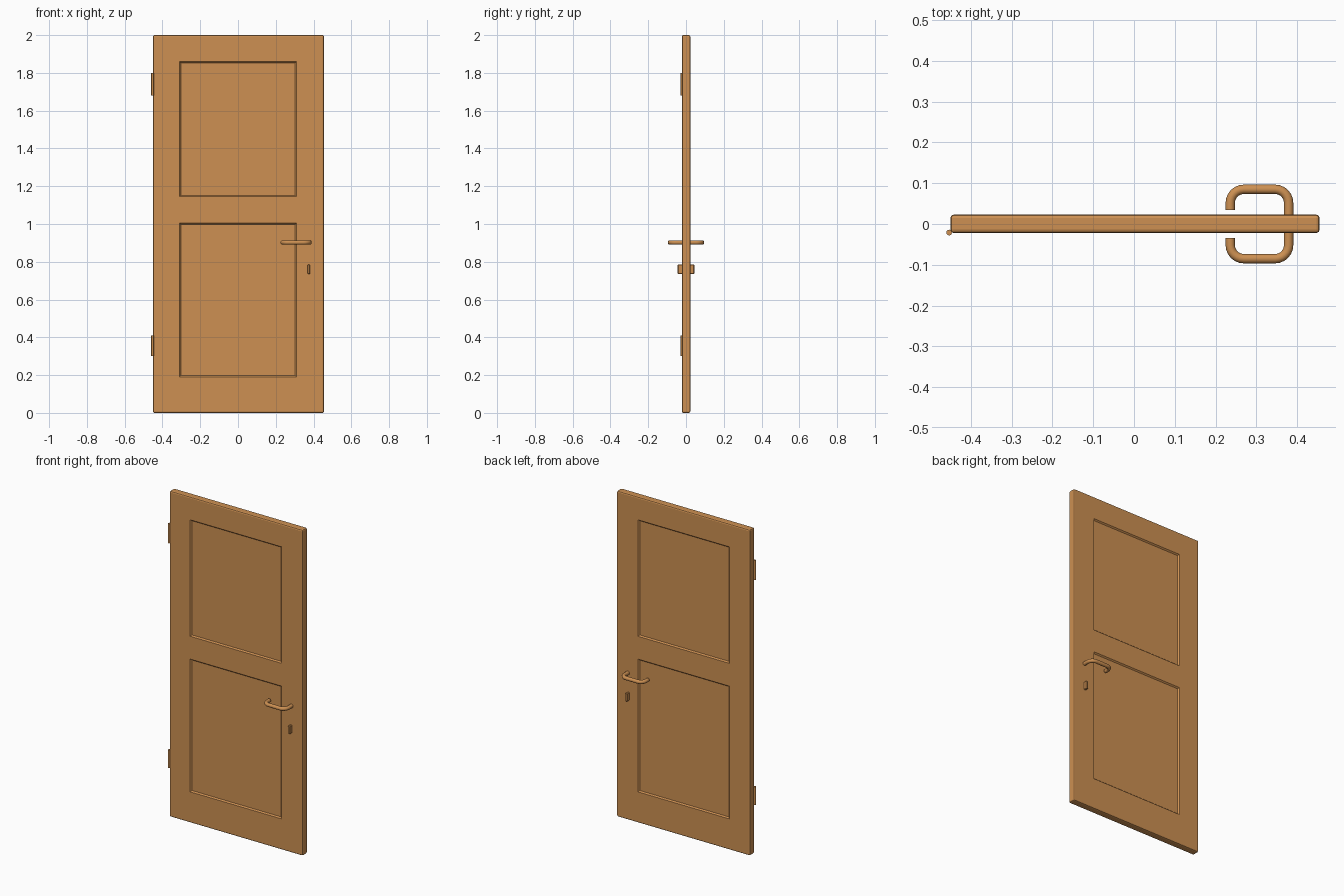
import bpy, bmesh, math
from mathutils import Vector

if "Cube" in bpy.data.objects:
    bpy.data.objects.remove(bpy.data.objects["Cube"], do_unlink=True)

wood = bpy.data.materials.new("warm_wood")
wood.use_nodes = True
wood.diffuse_color = (0.61, 0.28, 0.085, 1)
wood.node_tree.nodes["Principled BSDF"].inputs["Base Color"].default_value = wood.diffuse_color


def add_object(name, bm, smooth=False):
    mesh = bpy.data.meshes.new(name)
    bmesh.ops.recalc_face_normals(bm, faces=bm.faces)
    bm.to_mesh(mesh)
    bm.free()
    mesh.materials.append(wood)
    obj = bpy.data.objects.new(name, mesh)
    bpy.context.collection.objects.link(obj)
    if smooth:
        bpy.ops.object.select_all(action='DESELECT')
        bpy.context.view_layer.objects.active = obj
        obj.select_set(True)
        bpy.ops.object.shade_smooth_by_angle(angle=math.radians(40))
    return obj


def box(low, high, bevel, segments=1):
    bm = bmesh.new()
    bmesh.ops.create_cube(bm, size=1)
    low, high = Vector(low), Vector(high)
    bmesh.ops.scale(bm, vec=high - low, verts=bm.verts)
    bmesh.ops.translate(bm, vec=(low + high) / 2, verts=bm.verts)
    bmesh.ops.bevel(bm, geom=bm.edges[:], offset=bevel, segments=segments,
                    profile=0.5, affect='EDGES')
    return bm


# Door leaf with two recessed panels on each side
panel_half_width = 0.31
panels = [(0.19, 1.005), (1.145, 1.86)]
bm = box((-0.45, -0.022, 0), (0.455, 0.023, 2), 0.008, 2)
cuts = [((x, 0, 0), (1, 0, 0)) for x in (-panel_half_width, panel_half_width)]
cuts += [((0, 0, z), (0, 0, 1)) for pair in panels for z in pair]
for point, normal in cuts:
    bmesh.ops.bisect_plane(bm, geom=bm.verts[:] + bm.edges[:] + bm.faces[:],
                           plane_co=point, plane_no=normal)
bm.normal_update()


def is_panel(face):
    c = face.calc_center_median()
    return (abs(face.normal.y) > 0.99 and abs(c.x) < panel_half_width
            and any(a < c.z < b for a, b in panels))


bmesh.ops.inset_individual(bm, faces=[f for f in bm.faces if is_panel(f)],
                           thickness=0.01, depth=-0.008)
add_object("door_leaf", bm)

# Hinge barrels on the right-hand edge
for name, low, high in (("lower_hinge", 0.30, 0.41), ("upper_hinge", 1.68, 1.80)):
    bm = bmesh.new()
    bmesh.ops.create_cone(bm, cap_ends=True, segments=12, radius1=0.007,
                          radius2=0.007, depth=high - low)
    bmesh.ops.translate(bm, vec=(-0.453, -0.021, (low + high) / 2), verts=bm.verts)
    add_object(name, bm, True)


def rounded_path(corners, radius, steps=6):
    points = [corners[0]]
    for a, b, c in zip(corners, corners[1:], corners[2:]):
        to_a, to_c = (a - b).normalized(), (c - b).normalized()
        centre = b + (to_a + to_c) * radius
        for i in range(steps + 1):
            t = i / steps * math.pi / 2
            points.append(centre - to_c * radius * math.cos(t) - to_a * radius * math.sin(t))
    return points + [corners[-1]]


# Bent lever handles and thumb turns, one per side
for side, sign in (("front", -1), ("back", 1)):
    corners = [Vector((x, sign * y, 0.902)) for x, y in
               ((0.379, 0), (0.379, 0.085), (0.236, 0.085), (0.236, 0.034))]
    path = rounded_path(corners, 0.033)
    bm = bmesh.new()
    rings = []
    for i, p in enumerate(path):
        tangent = (path[min(i + 1, len(path) - 1)] - path[max(i - 1, 0)]).normalized()
        across = tangent.cross(Vector((0, 0, 1)))
        angles = [2 * math.pi * k / 16 for k in range(16)]
        rings.append([bm.verts.new(p + 0.0115 * (across * math.cos(t)
                      + Vector((0, 0, math.sin(t))))) for t in angles])
    for a, b in zip(rings, rings[1:]):
        for k in range(16):
            bm.faces.new((a[k - 1], a[k], b[k], b[k - 1]))
    bm.faces.new(rings[0])
    bm.faces.new(rings[-1])
    add_object(side + "_handle", bm, True)

    near, far = sorted((sign * 0.015, sign * 0.044))
    add_object(side + "_thumb_turn",
               box((0.368, near, 0.735), (0.382, far, 0.785), 0.003))
